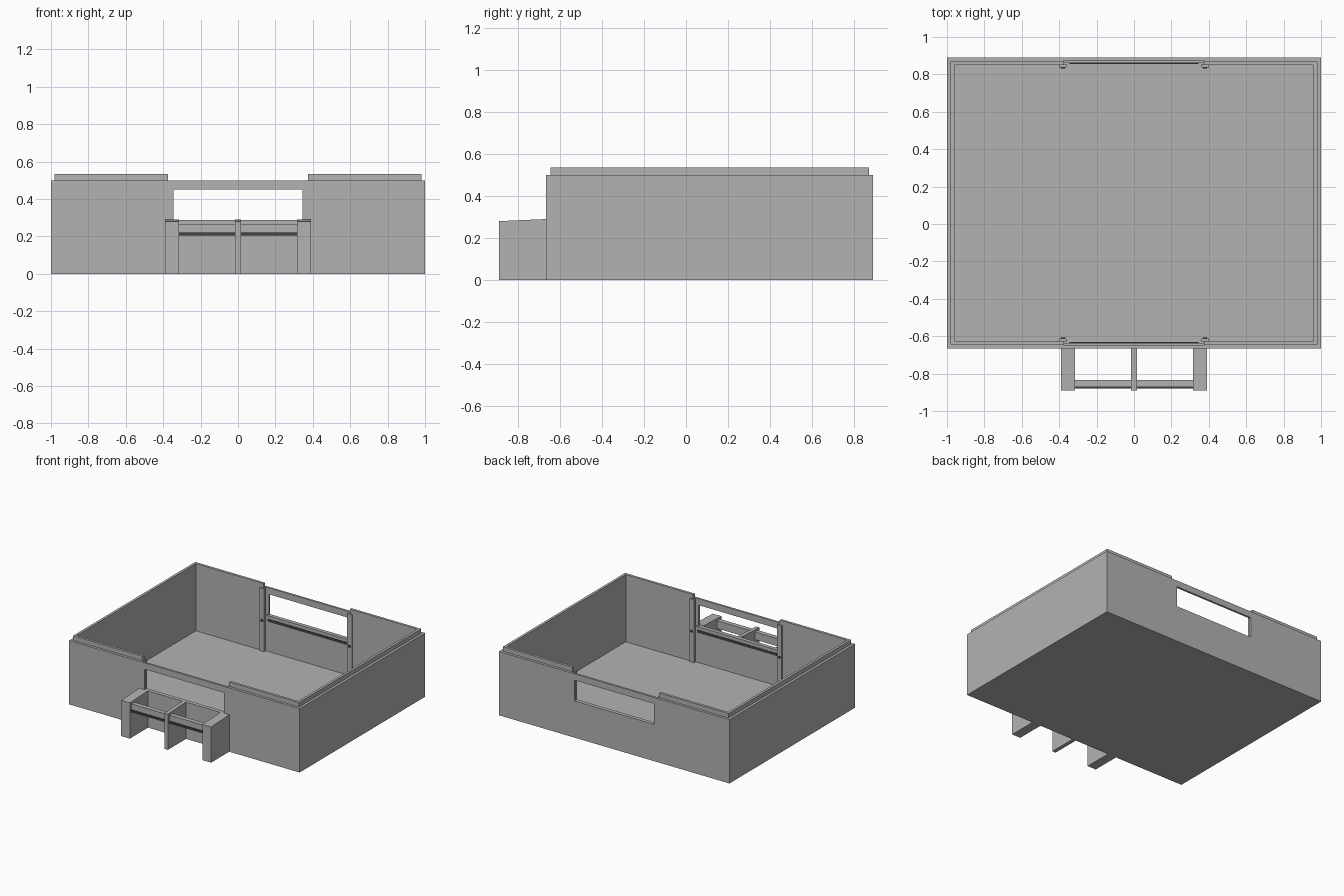
import bpy
import bmesh
from mathutils import Matrix, Vector

if "Cube" in bpy.data.objects:
    bpy.data.objects.remove(bpy.data.objects["Cube"], do_unlink=True)


def material(name, value):
    mat = bpy.data.materials.new(name)
    mat.use_nodes = True
    colour = (value, value, value, 1)
    mat.diffuse_color = colour
    mat.node_tree.nodes["Principled BSDF"].inputs["Base Color"].default_value = colour
    return mat


GREY = material("plain grey", 0.45)
DARK = material("dark grey", 0.06)


def finish(name, bm, mat):
    bmesh.ops.recalc_face_normals(bm, faces=bm.faces)
    mesh = bpy.data.meshes.new(name)
    bm.to_mesh(mesh)
    bm.free()
    mesh.materials.append(mat)
    obj = bpy.data.objects.new(name, mesh)
    bpy.context.collection.objects.link(obj)
    return obj


def box(name, x, y, z, mat=GREY):
    """Box from (min, max) pairs along each axis."""
    bm = bmesh.new()
    size = [b - a for a, b in (x, y, z)]
    mid = Vector([(a + b) / 2 for a, b in (x, y, z)])
    bmesh.ops.create_cube(bm, size=1, matrix=Matrix.Translation(mid) @ Matrix.Diagonal((*size, 1)))
    return finish(name, bm, mat)


def side_profile(name, x, points, mat=GREY):
    """Extrude a (y, z) outline along x."""
    bm = bmesh.new()
    face = bm.faces.new([bm.verts.new((x[0], y, z)) for y, z in points])
    new = bmesh.ops.extrude_face_region(bm, geom=[face])["geom"]
    verts = [v for v in new if isinstance(v, bmesh.types.BMVert)]
    bmesh.ops.translate(bm, verts=verts, vec=(x[1] - x[0], 0, 0))
    return finish(name, bm, mat)


FRONT, BACK = -0.665, 0.89
WALL, LIP = 0.04, 0.02
TOP, RIM = 0.5, 0.535
BAY, WINDOW = 0.375, 0.345
SILL, HEAD = 0.288, 0.45

box("floor", (-1, 1), (FRONT, BACK), (0, 0.008))

# Side walls with a raised inner lip
for side, s in (("left", 1), ("right", -1)):
    def span(a, b):
        return tuple(sorted((a * s, b * s)))
    box(side + "_wall", span(1 - WALL, 1), (FRONT, BACK), (0, TOP))
    box(side + "_lip", span(1 - WALL, 1 - LIP), (FRONT + LIP, BACK - LIP), (TOP, RIM))

# Front and back walls, each with a thin window bay in the middle
for end, face, inward in (("front", FRONT, 1), ("back", BACK, -1)):
    def depth(a, b):
        return tuple(sorted((face + a * inward, face + b * inward)))
    for side, s in (("left", 1), ("right", -1)):
        def span(a, b):
            return tuple(sorted((a * s, b * s)))
        tag = end + "_" + side
        box(tag + "_wall", span(BAY, 1 - WALL), depth(0, WALL), (0, TOP))
        box(tag + "_lip", span(BAY, 1 - LIP), depth(LIP, WALL), (TOP, RIM))
        box(tag + "_window_jamb", span(WINDOW, BAY), depth(0, 0.016), (SILL, TOP))
        # Grooved post beside the bay
        box(tag + "_post", span(0.38, 0.4), depth(WALL, 0.052), (0, TOP))
        box(tag + "_post_flange", span(0.36, 0.38), depth(0.034, 0.052), (0, TOP))
        # Small round peg on the post
        bm = bmesh.new()
        spot = Vector((0.38 * s, face + 0.054 * inward, 0.25))
        bmesh.ops.create_cone(bm, cap_ends=True, segments=12, radius1=0.01, radius2=0.01,
                              depth=0.008, matrix=Matrix.Translation(spot)
                              @ Matrix.Rotation(1.5708, 4, "X"))
        finish(tag + "_peg", bm, DARK)
    box(end + "_bay_panel", (-BAY, BAY), depth(0, 0.03), (0, 0.265))
    box(end + "_window_sill", (-BAY, BAY), depth(0, 0.03), (0.265, SILL))
    box(end + "_sill_strip", (-WINDOW, WINDOW), depth(0.03, 0.034), (0.243, 0.262), DARK)
    box(end + "_window_head", (-BAY, BAY), depth(0, 0.016), (HEAD, TOP))

# Porch: three full-depth supports with gently sloping tops
PORCH = -0.89
support = [(PORCH, 0), (FRONT, 0), (FRONT, 0.29), (PORCH, 0.28)]
for name, x in (("right", (-0.39, -0.315)), ("middle", (-0.015, 0.015)), ("left", (0.315, 0.39))):
    side_profile(name + "_porch_support", x, support)

# Crossbars between the supports, with a dark strip along the lower front edge
for name, x in (("right", (-0.315, -0.015)), ("left", (0.015, 0.315))):
    box(name + "_porch_crossbar", x, (-0.871, -0.835), (0.205, 0.265))
    box(name + "_porch_strip", x, (-0.88, -0.871), (0.205, 0.22), DARK)
